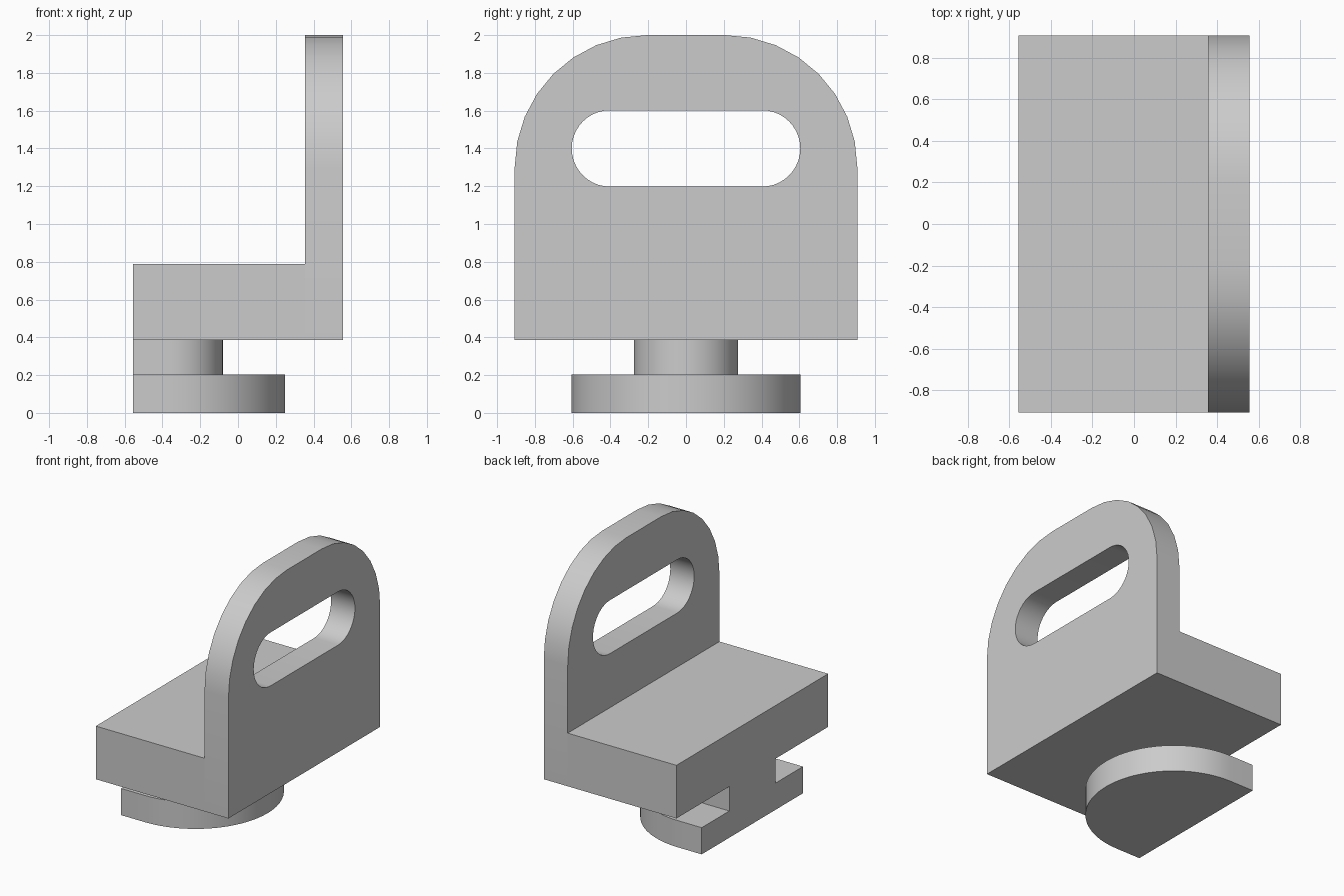
import bpy, bmesh
from math import radians, sin, cos
from mathutils import Vector

cube = bpy.data.objects.get("Cube")
if cube:
    bpy.data.objects.remove(cube, do_unlink=True)

grey = bpy.data.materials.new("plain grey")
grey.use_nodes = True
grey.diffuse_color = (0.6, 0.6, 0.6, 1)
grey.node_tree.nodes["Principled BSDF"].inputs["Base Color"].default_value = (0.6, 0.6, 0.6, 1)

BACK, FRONT = -0.555, 0.555      # ends along x
HALF = 0.907                     # half width along y
PLATE_X = 0.355                  # inner face of the upright plate
FLANGE_TOP, BODY_Z, LEDGE_Z, TOP = 0.202, 0.387, 0.789, 2.0


def arc(cx, cy, r, start, end, steps):
    """Points on a circular arc, angles in degrees."""
    angles = [radians(start + (end - start) * i / steps) for i in range(steps + 1)]
    return [(cx + r * cos(a), cy + r * sin(a)) for a in angles]


def prism(name, outline, low, high, axis):
    """Extrude a closed outline along x (outline in y, z) or z (outline in x, y)."""
    place = (lambda u, v: (low, u, v)) if axis == "x" else (lambda u, v: (u, v, low))
    step = Vector((high - low, 0, 0)) if axis == "x" else Vector((0, 0, high - low))
    bm = bmesh.new()
    face = bm.faces.new([bm.verts.new(place(u, v)) for u, v in outline])
    top = bmesh.ops.extrude_face_region(bm, geom=[face], use_keep_orig=True)["geom"]
    bmesh.ops.translate(bm, vec=step, verts=[g for g in top if isinstance(g, bmesh.types.BMVert)])
    bmesh.ops.recalc_face_normals(bm, faces=bm.faces)
    mesh = bpy.data.meshes.new(name)
    bm.to_mesh(mesh)
    bm.free()
    mesh.materials.append(grey)
    obj = bpy.data.objects.new(name, mesh)
    bpy.context.collection.objects.link(obj)
    return obj


def activate(obj):
    bpy.ops.object.select_all(action="DESELECT")
    obj.select_set(True)
    bpy.context.view_layer.objects.active = obj


def half_slot(radius):
    """Flat at the back, short straight sides, round nose."""
    return [(BACK, -radius)] + arc(BACK + 0.2, 0, radius, -90, 90, 32) + [(BACK, radius)]


# Foot: wide flange and narrow neck
flange = prism("flange", half_slot(0.605), 0, FLANGE_TOP, "z")
neck = prism("neck", half_slot(0.275), FLANGE_TOP, BODY_Z, "z")

# Ledge block
ledge = prism("ledge", [(BACK, -HALF), (PLATE_X, -HALF), (PLATE_X, HALF), (BACK, HALF)],
              BODY_Z, LEDGE_Z, "z")

# Upright plate with rounded shoulders
R = 0.7
shoulders = arc(HALF - R, TOP - R, R, 0, 90, 8) + arc(R - HALF, TOP - R, R, 90, 180, 8)
plate = prism("handle_plate", [(-HALF, BODY_Z), (HALF, BODY_Z)] + shoulders,
              PLATE_X, FRONT, "x")

# Hand slot cut through the plate
slot = arc(0.403, 1.4, 0.202, -90, 90, 20) + arc(-0.403, 1.4, 0.202, 90, 270, 20)
cutter = prism("slot_cutter", slot, PLATE_X - 0.1, FRONT + 0.1, "x")
cutter.hide_render = True
cut = plate.modifiers.new("hand_slot", "BOOLEAN")
cut.operation = "DIFFERENCE"
cut.solver = "EXACT"
cut.object = cutter
activate(plate)
bpy.ops.object.modifier_apply(modifier=cut.name)
bpy.data.objects.remove(cutter, do_unlink=True)

# Smooth the curved walls, keep the rims sharp
for part in (flange, neck, ledge, plate):
    activate(part)
    bpy.ops.object.shade_smooth_by_angle(angle=radians(30))
